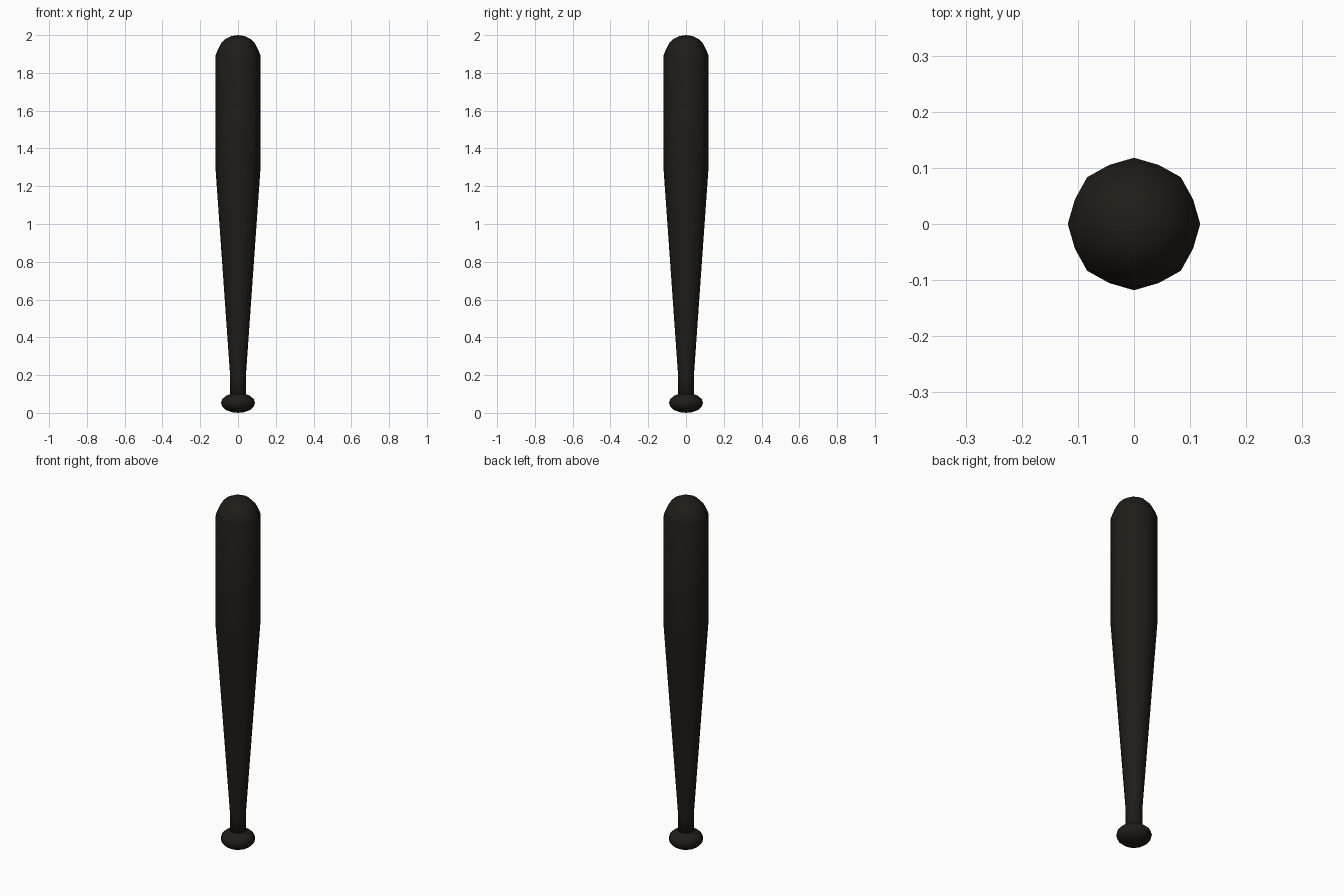
import bpy, bmesh, math

if "Cube" in bpy.data.objects:
    bpy.data.objects.remove(bpy.data.objects["Cube"])

mat = bpy.data.materials.new("dark_finish")
mat.diffuse_color = (0.014, 0.012, 0.009, 1)
mat.use_nodes = True
mat.node_tree.nodes["Principled BSDF"].inputs["Base Color"].default_value = mat.diffuse_color


def lathe(name, profile, sides, squash=1.0):
    """Revolve (radius, z) points; every other side edge is scaled by squash."""
    bm = bmesh.new()
    rings = []
    for r, z in profile:
        if r == 0:
            rings.append([bm.verts.new((0, 0, z))] * sides)
            continue
        ring = []
        for i in range(sides):
            a = 2 * math.pi * i / sides
            rr = r * (squash if i % 2 else 1)
            ring.append(bm.verts.new((rr * math.cos(a), rr * math.sin(a), z)))
        rings.append(ring)
    for lo, hi in zip(rings, rings[1:]):
        for i in range(sides):
            j = (i + 1) % sides
            bm.faces.new(list(dict.fromkeys((lo[i], lo[j], hi[j], hi[i]))))
    bmesh.ops.recalc_face_normals(bm, faces=bm.faces)
    me = bpy.data.meshes.new(name)
    bm.to_mesh(me)
    bm.free()
    me.materials.append(mat)
    me.shade_smooth()
    ob = bpy.data.objects.new(name, me)
    bpy.context.collection.objects.link(ob)
    return ob


# Handle, taper, straight barrel and domed tip
tip = [(0.106, 1.925), (0.09, 1.956), (0.066, 1.98), (0.035, 1.995), (0, 2.0)]
lathe("bat_body", [(0, 0.05), (0.042, 0.05), (0.042, 0.2), (0.118, 1.28),
                   (0.118, 1.895)] + tip, 16, 0.967)

# Flattened round knob at the base
knob = [(0.09 * math.sin(math.pi * k / 8), 0.053 - 0.053 * math.cos(math.pi * k / 8))
        for k in range(9)]
knob[0], knob[-1] = (0, 0), (0, 0.106)
lathe("knob", knob, 16)
